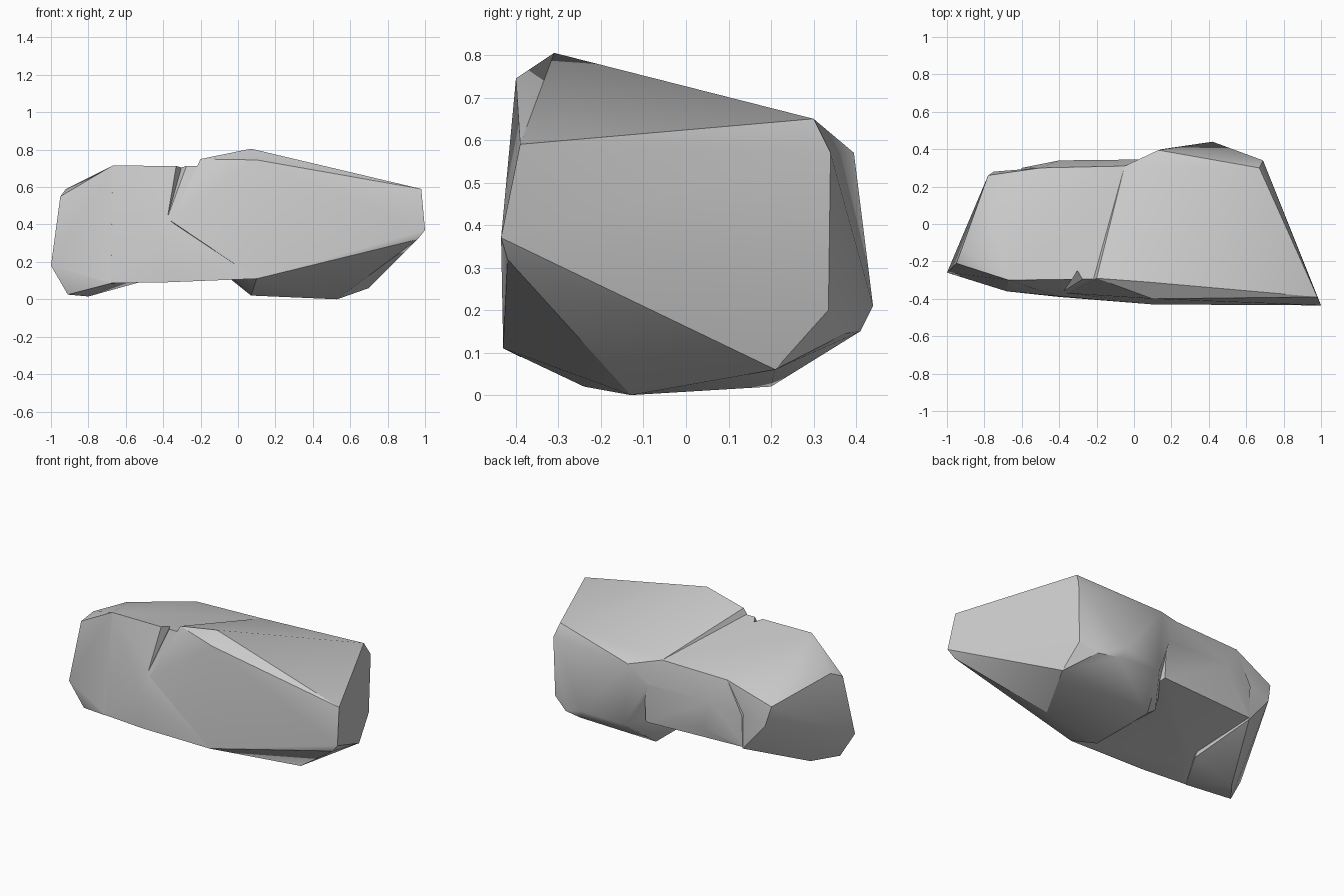
import bpy
import bmesh
import math

default_cube = bpy.data.objects.get("Cube")
if default_cube:
    bpy.data.objects.remove(default_cube, do_unlink=True)

# One plain stone colour
stone_grey = bpy.data.materials.new("stone_grey")
stone_grey.use_nodes = True
stone_colour = (0.6, 0.6, 0.6, 1)
stone_grey.diffuse_color = stone_colour
stone_grey.node_tree.nodes["Principled BSDF"].inputs["Base Color"].default_value = stone_colour


def hull_object(name, corners):
    """Wrap a faceted convex lump around a few corner points."""
    bm = bmesh.new()
    for corner in corners:
        bm.verts.new(corner)
    result = bmesh.ops.convex_hull(bm, input=bm.verts)
    spare = {v for v in result["geom_interior"] + result["geom_unused"]
             if isinstance(v, bmesh.types.BMVert) and not v.link_faces}
    bmesh.ops.delete(bm, geom=list(spare), context="VERTS")
    bmesh.ops.recalc_face_normals(bm, faces=bm.faces)
    mesh = bpy.data.meshes.new(name)
    bm.to_mesh(mesh)
    bm.free()
    mesh.materials.append(stone_grey)
    obj = bpy.data.objects.new(name, mesh)
    bpy.context.collection.objects.link(obj)
    return obj


def combine(target, tool, operation):
    """Apply a boolean and discard its helper."""
    tool.hide_render = True
    modifier = target.modifiers.new(operation.lower(), "BOOLEAN")
    modifier.operation = operation
    modifier.solver = "EXACT"
    modifier.object = tool
    bpy.context.view_layer.objects.active = target
    bpy.ops.object.modifier_apply(modifier=modifier.name)
    bpy.data.objects.remove(tool, do_unlink=True)


# Large lump: tall front ridge, slanted end and bulging underside
boulder = hull_object("boulder", [
    (-.2, -.29, .75), (.07, -.31, .805), (.1, -.4, .745),
    (.98, -.39, .59), (1, -.435, .37), (.96, -.42, .32),
    (.1, -.43, .11), (.07, -.24, .02), (.53, -.13, 0),
    (.7, .21, .06), (.07, .2, .02), (.45, .41, .15),
    (.58, .375, .145), (.68, .335, .2), (.42, .44, .21),
    (.15, .4, .18), (.13, .395, .57), (.69, .34, .57),
    (.67, .3, .65), (-.05, .31, .61), (-.03, .15, .1),
    (-.36, -.37, .42),
])

# Middle lump: raised underside and shallow waist at the back
waist = hull_object("waist", [
    (-.67, -.3, .715), (-.36, -.29, .705), (.1, -.29, .71),
    (-.76, -.02, .65), (-.05, .31, .61), (-.5, .3, .6),
    (-.6, .3, .4), (-.4, .34, .45), (.05, .345, .45),
    (-.6, .29, .2), (-.35, .32, .26), (.05, .33, .2),
    (-.68, -.36, .087), (-.53, -.2, .09), (.1, -.43, .11),
    (-.42, -.385, .32), (-.4, -.39, .09),
])

# End lump: chamfered end with a low foot
end_block = hull_object("end_block", [
    (-.95, -.21, .55), (-.92, -.13, .59), (-.67, -.3, .715),
    (-.76, -.02, .65), (-.5, .3, .6), (-.78, .26, .49),
    (-.75, .28, .37), (-.6, .29, .19), (-1, -.26, .18),
    (-.91, -.24, .025), (-.8, -.1, .015), (-.53, -.1, .09),
    (-.68, -.36, .085),
])

# Tapering cleft in the front where the lumps meet
cleft = hull_object("cleft_cutter", [
    (-.41, -.41, .32), (-.27, -.2, .82), (-.39, -.4, .82), (-.17, -.4, .82),
])

combine(boulder, waist, "UNION")
combine(boulder, end_block, "UNION")
combine(boulder, cleft, "DIFFERENCE")

# Soft shading across shallow facets, crisp ridges elsewhere
bpy.ops.object.select_all(action="DESELECT")
boulder.select_set(True)
bpy.context.view_layer.objects.active = boulder
bpy.ops.object.shade_smooth_by_angle(angle=math.radians(30))
